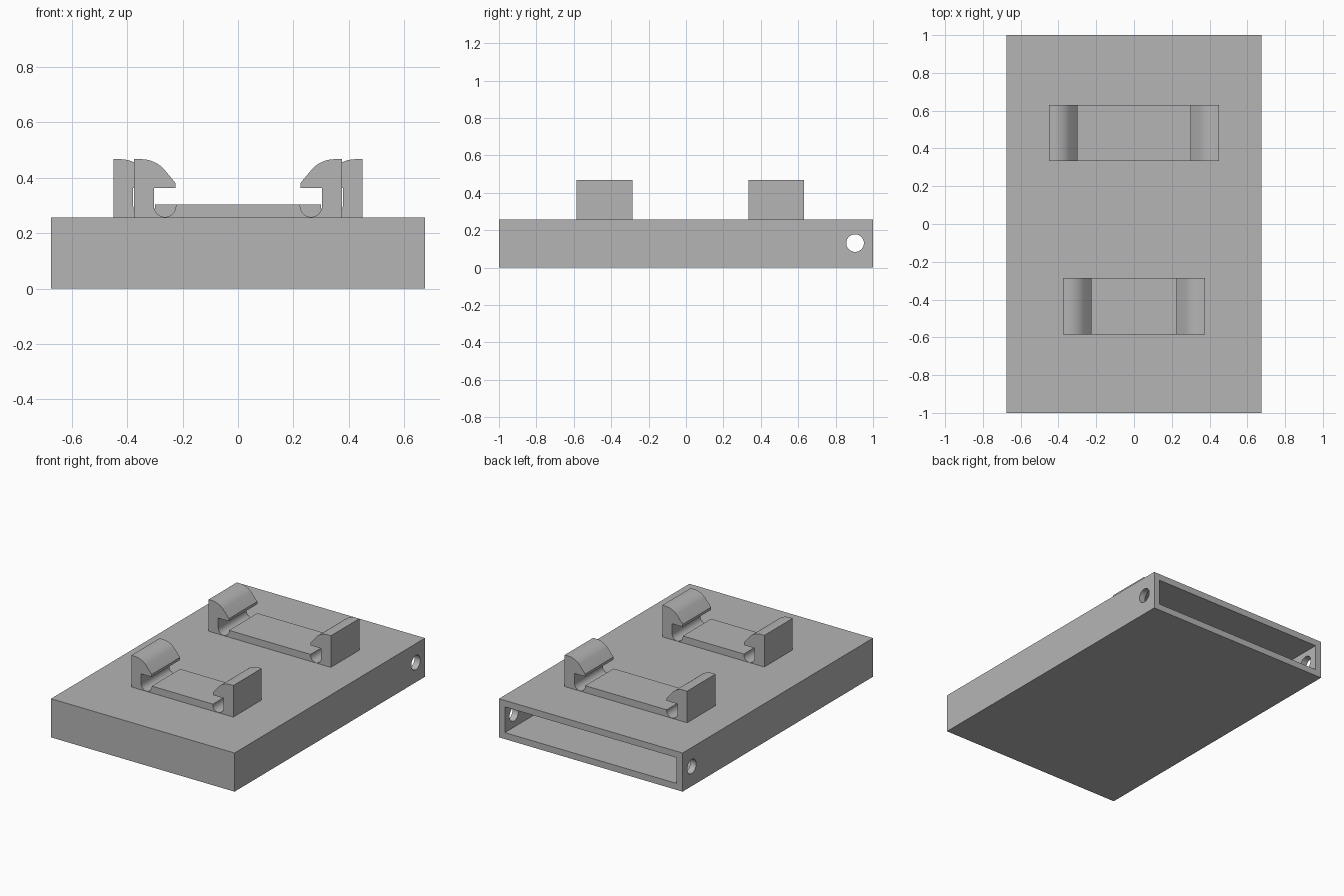
import bpy
import bmesh
from math import sin, cos, pi, radians

if "Cube" in bpy.data.objects:
    bpy.data.objects.remove(bpy.data.objects["Cube"], do_unlink=True)

WIDTH, LENGTH, HEIGHT, WALL = 1.35, 2.0, 0.257, 0.043

grey = bpy.data.materials.new("plain grey")
grey.use_nodes = True
grey.diffuse_color = (0.46, 0.46, 0.46, 1)
grey.node_tree.nodes["Principled BSDF"].inputs["Base Color"].default_value = grey.diffuse_color


def activate(obj):
    bpy.ops.object.select_all(action='DESELECT')
    obj.select_set(True)
    bpy.context.view_layer.objects.active = obj


def finish(obj):
    obj.data.materials.clear()
    obj.data.materials.append(grey)
    activate(obj)
    bpy.ops.object.shade_smooth_by_angle(angle=radians(30))


def box(name, size, centre):
    bpy.ops.mesh.primitive_cube_add(size=1, location=centre)
    obj = bpy.context.object
    obj.name = name
    obj.scale = size
    bpy.ops.object.transform_apply(location=True, rotation=False, scale=True)
    return obj


def cut(obj, cutter):
    cutter.hide_render = True
    mod = obj.modifiers.new("cut", 'BOOLEAN')
    mod.operation = 'DIFFERENCE'
    mod.solver = 'EXACT'
    mod.object = cutter
    activate(obj)
    bpy.ops.object.modifier_apply(modifier=mod.name)
    bpy.data.objects.remove(cutter, do_unlink=True)


# Hollow case, open at the back
case = box("case", (WIDTH, LENGTH, HEIGHT), (0, 0, HEIGHT / 2))
cut(case, box("cavity_cutter", (WIDTH - 2 * WALL, LENGTH, HEIGHT - 2 * WALL),
              (0, WALL, HEIGHT / 2)))

# Pin hole through both side walls
bpy.ops.mesh.primitive_cylinder_add(vertices=48, radius=0.047, depth=2,
                                    location=(0, 0.904, 0.131), rotation=(0, pi / 2, 0))
cut(case, bpy.context.object)
finish(case)


def clip_profile(half):
    """Hooked jaw and half the plate, mirrored across the middle."""
    top, bend, sweep = 0.467, 0.114, radians(44.5)
    side = [(half, HEIGHT - 0.007), (half, top)]
    # rounded top of the jaw
    for i in range(13):
        a = sweep * i / 12
        side.append((half - 0.025 - bend * sin(a), top - bend * (1 - cos(a))))
    # hook lip and inner wall
    side += [(half - 0.15, 0.38), (half - 0.15, 0.363), (half - 0.071, 0.363)]
    # round groove beside the plate
    for i in range(17):
        a = pi * i / 16
        side.append((half - 0.111 + 0.0395 * cos(a), 0.298 - 0.0395 * sin(a)))
    side.append((half - 0.1505, 0.303))
    return side + [(-x, z) for x, z in reversed(side)]


def clip(name, half, y_front, depth=0.298):
    bm = bmesh.new()
    face = bm.faces.new([bm.verts.new((x, y_front, z)) for x, z in clip_profile(half)])
    new = bmesh.ops.extrude_face_region(bm, geom=[face])["geom"]
    bmesh.ops.translate(bm, vec=(0, depth, 0),
                        verts=[v for v in new if isinstance(v, bmesh.types.BMVert)])
    bmesh.ops.recalc_face_normals(bm, faces=bm.faces)
    mesh = bpy.data.meshes.new(name)
    bm.to_mesh(mesh)
    bm.free()
    obj = bpy.data.objects.new(name, mesh)
    bpy.context.collection.objects.link(obj)
    finish(obj)


# Narrow clip at the front, wide clip at the back
clip("front_clip", 0.375, -0.585)
clip("back_clip", 0.45, 0.333)
